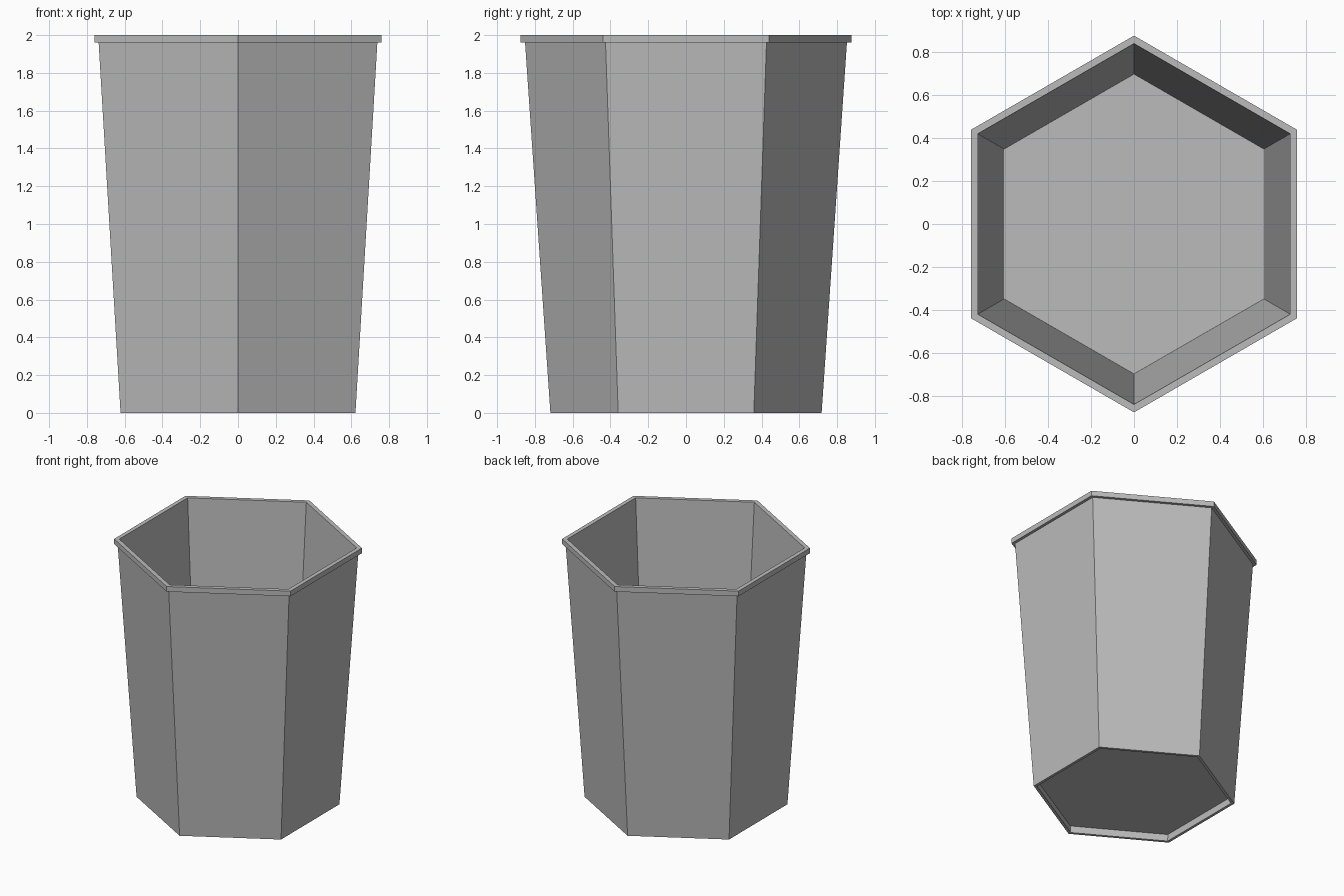
import bpy
import bmesh
from math import sin, cos, pi

cube = bpy.data.objects.get("Cube")
if cube:
    bpy.data.objects.remove(cube, do_unlink=True)

SIDES = 6

grey = bpy.data.materials.new("grey plastic")
grey.use_nodes = True
colour = (0.5, 0.5, 0.5, 1)
grey.diffuse_color = colour
grey.node_tree.nodes["Principled BSDF"].inputs["Base Color"].default_value = colour


def ring(bm, radius, z):
    """Hexagon with corners pointing to the front and back."""
    angles = [pi / 2 + 2 * pi * i / SIDES for i in range(SIDES)]
    return [bm.verts.new((radius * cos(a), radius * sin(a), z)) for a in angles]


def add_object(name, bm):
    bmesh.ops.recalc_face_normals(bm, faces=bm.faces)
    mesh = bpy.data.meshes.new(name)
    bm.to_mesh(mesh)
    bm.free()
    mesh.materials.append(grey)
    bpy.context.collection.objects.link(bpy.data.objects.new(name, mesh))


def lathe(name, profile):
    """Sweep a closed (radius, height) profile around the hexagon."""
    bm = bmesh.new()
    rings = [ring(bm, r, z) for r, z in profile]
    for a, b in zip(rings, rings[1:] + rings[:1]):
        for i in range(SIDES):
            j = (i + 1) % SIDES
            bm.faces.new((a[i], a[j], b[j], b[i]))
    add_object(name, bm)


# Tapered wall with an overhanging rim and an open foot
lathe("bin_wall_and_rim", [
    (0.718, 0), (0.852, 1.96), (0.877, 1.96), (0.877, 2),
    (0.84, 2), (0.698, 0.06), (0.694, 0)])

# Floor raised above the foot
bm = bmesh.new()
lower, upper = ring(bm, 0.7, 0.055), ring(bm, 0.7, 0.06)
bm.faces.new(lower)
bm.faces.new(upper)
for i in range(SIDES):
    j = (i + 1) % SIDES
    bm.faces.new((lower[i], lower[j], upper[j], upper[i]))
add_object("bin_floor", bm)
